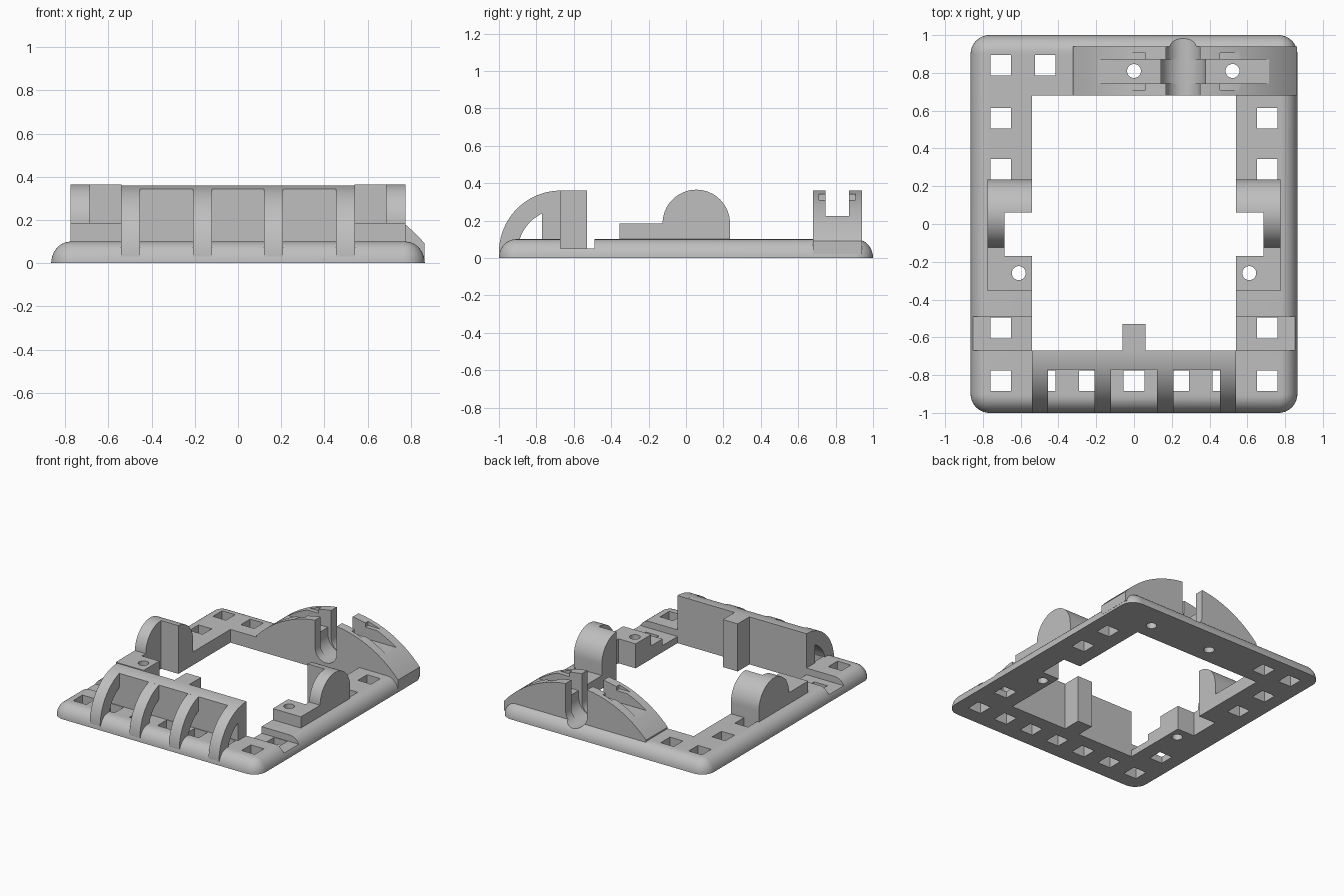
import bpy, bmesh
from math import sin, cos, pi, radians, asin

if "Cube" in bpy.data.objects:
    bpy.data.objects.remove(bpy.data.objects["Cube"])

grey = bpy.data.materials.new("plain_grey")
grey.use_nodes = True
colour = (0.52, 0.52, 0.52, 1)
grey.diffuse_color = colour
grey.node_tree.nodes["Principled BSDF"].inputs["Base Color"].default_value = colour


def make(name, bm):
    bmesh.ops.recalc_face_normals(bm, faces=bm.faces)
    mesh = bpy.data.meshes.new(name)
    bm.to_mesh(mesh)
    bm.free()
    mesh.materials.append(grey)
    ob = bpy.data.objects.new(name, mesh)
    bpy.context.collection.objects.link(ob)
    return ob


def loft(name, rings):
    """Closed solid skinned through matching rings of points."""
    bm = bmesh.new()
    rows = [[bm.verts.new(p) for p in ring] for ring in rings]
    n = len(rows[0])
    for low, high in zip(rows, rows[1:]):
        for i in range(n):
            j = (i + 1) % n
            bm.faces.new((low[i], low[j], high[j], high[i]))
    bm.faces.new(rows[0])
    bm.faces.new(rows[-1])
    return make(name, bm)


def prism(name, axis, profile, a, b):
    """Extrude a 2D profile along an axis from a to b."""
    place = {"X": lambda u, v, w: (w, u, v),
             "Y": lambda u, v, w: (u, w, v),
             "Z": lambda u, v, w: (u, v, w)}[axis]
    return loft(name, [[place(u, v, w) for u, v in profile] for w in (a, b)])


def box(name, x0, x1, y0, y1, z0, z1):
    return prism(name, "Z", [(x0, y0), (x1, y0), (x1, y1), (x0, y1)], z0, z1)


def arc(cu, cv, r, start, end, n=32):
    return [(cu + r * cos(start + (end - start) * i / n),
             cv + r * sin(start + (end - start) * i / n)) for i in range(n + 1)]


def drill(x, y):
    return prism("drill", "Z", arc(x, y, 0.037, 0, 2 * pi)[:-1], -0.2, 0.6)


def cut(target, cutter):
    cutter.hide_render = True
    mod = target.modifiers.new("cut", "BOOLEAN")
    mod.operation = "DIFFERENCE"
    mod.solver = "EXACT"
    mod.object = cutter
    bpy.context.view_layer.objects.active = target
    bpy.ops.object.modifier_apply(modifier=mod.name)
    bpy.data.objects.remove(cutter)


def u_slot(r, y0, y1):
    """Round-bottomed slot, open at the top."""
    c = 0.06 + r
    profile = arc(0.26, c, r, pi, 2 * pi) + [(0.26 + r, 0.6), (0.26 - r, 0.6)]
    return prism("slot_cutter", "Y", profile, y0, y1)


# Base frame with rounded rim
HX, HY, RIM, H, CORNER = 0.865, 1.0, 0.09, 0.1, 0.1


def outline(inset, z):
    r = CORNER - inset
    ring = []
    for k, (sx, sy) in enumerate([(1, 1), (-1, 1), (-1, -1), (1, -1)]):
        pts = arc(sx * (HX - CORNER), sy * (HY - CORNER), r,
                  k * pi / 2, (k + 1) * pi / 2, 10)
        ring += [(x, y, z) for x, y in pts]
    return ring


steps = [i / 10 * pi / 2 for i in range(11)]
frame = loft("base_frame", [outline(RIM * (1 - cos(t)), H * sin(t)) for t in steps])
cut(frame, box("opening", -0.54, 0.54, -0.67, 0.68, -1, 1))

# Square mounting holes
holes = [(0.235 * i, -0.83) for i in range(-3, 4)]
holes += [(s * 0.705, y) for s in (-1, 1) for y in (-0.55, 0.29, 0.56)]
holes += [(-0.705, 0.84), (-0.47, 0.84)]

# Side supports: rounded knuckle and low drilled pad
for side, s in (("left", 1), ("right", -1)):
    cut(frame, box("groove", *sorted((s * 0.54, s * 1)), -0.67, -0.49, 0.05, 0.5))
    profile = ([(0.235, H)] + arc(0.055, 0.185, 0.18, 0, pi)
               + [(-0.355, 0.185), (-0.355, H)])
    support = prism(side + "_support", "X", profile, *sorted((s * 0.54, s * 0.775)))
    for part in (frame, support):
        cut(part, box("notch", *sorted((s * 0.4, s * 0.685)), -0.17, 0.06, -1, 1))
        cut(part, drill(s * 0.61, -0.26))

for x, y in holes:
    cut(frame, box("hole", x - 0.055, x + 0.055, y - 0.055, y + 0.055, -1, 1))

# Front wall, following the curve of the ribs
CY, CZ, R = -0.67, 0.03, 0.33
wall_profile = arc(CY, CZ, R, pi / 2, pi / 2 + asin(0.1 / R), 8)
wall_profile += [(CY - 0.1, H), (CY, H)]
prism("front_wall", "X", wall_profile, -0.54, 0.54)
box("wall_tab", -0.062, 0.062, CY, -0.53, 0, 0.36)

# Curved ribs across the front
rib_profile = arc(CY, CZ, R, pi / 2, pi) + arc(CY, CZ, 0.23, pi, pi / 2)
for i, x in enumerate((-0.4975, -0.165, 0.165, 0.4975)):
    prism("front_rib_%d" % (i + 1), "X", rib_profile, x - 0.0435, x + 0.0435)

# Arched rear block
BR = 0.8
a0, a1 = asin(0.585 / BR), asin(0.602 / BR)
arch = arc(0.262, 0.365 - BR, BR, pi / 2 - a1, pi / 2 + a0, 48)
arch += [(arch[-1][0], 0.02), (arch[0][0], 0.02)]
block = prism("rear_block", "Y", arch, 0.68, 0.94)
cut(block, box("channel", -0.6, 1.2, 0.745, 0.872, 0.225, 0.6))
cut(block, box("ledge", -0.5, 0.062, 0.71, 0.905, 0.31, 0.6))
cut(block, box("ledge", 0.455, 1.1, 0.71, 0.905, 0.31, 0.6))
for part in (frame, block):
    cut(part, u_slot(0.09, 0.6, 1.1))
    cut(part, u_slot(0.118, 0.745, 0.872))
    for x in (0, 0.522):
        cut(part, drill(x, 0.81))

# Smooth curves, sharp edges
bpy.ops.object.select_all(action="DESELECT")
for ob in bpy.context.collection.objects:
    if ob.type == "MESH":
        ob.select_set(True)
        bpy.context.view_layer.objects.active = ob
bpy.ops.object.shade_smooth_by_angle(angle=radians(30))
